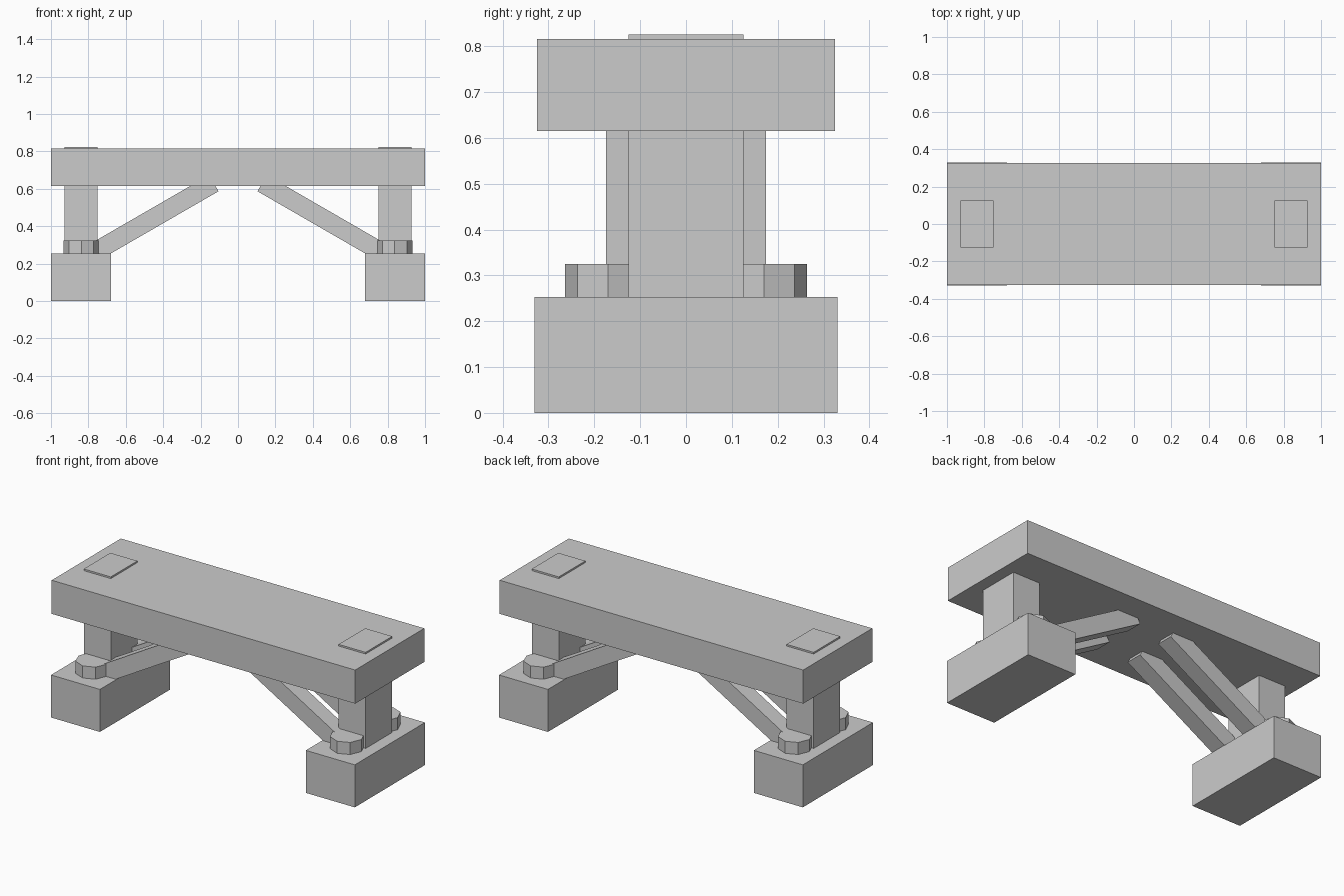
import bpy
from math import radians, cos, sin

cube = bpy.data.objects.get("Cube")
if cube:
    bpy.data.objects.remove(cube, do_unlink=True)

grey = bpy.data.materials.new("plain_grey")
grey.use_nodes = True
grey.diffuse_color = (0.6, 0.6, 0.6, 1)
grey.node_tree.nodes["Principled BSDF"].inputs["Base Color"].default_value = (0.6, 0.6, 0.6, 1)


def finish(name):
    obj = bpy.context.object
    obj.name = name
    obj.data.materials.append(grey)
    return obj


def box(name, center, size, tilt=0.0):
    """Box of a given full size, tilted about the y axis."""
    bpy.ops.mesh.primitive_cube_add(size=1, location=center, rotation=(0, tilt, 0))
    bpy.context.object.scale = size
    return finish(name)


def bolt(name, x, y):
    """Eight-sided bolt head with its corners on the axes."""
    bpy.ops.mesh.primitive_cylinder_add(vertices=8, radius=0.094, depth=0.075,
                                        location=(x, y, 0.2875))
    return finish(name)


# Seat plank
box("seat", (0, 0, 0.715), (1.998, 0.65, 0.2))

SLOPE = radians(30)
BRACE_LENGTH, BRACE_WIDTH = 0.72, 0.1

for side, s in (("left", 1), ("right", -1)):
    # Foot block and the post that runs up through the seat
    box(f"{side}_foot", (s * 0.839, 0, 0.1265), (0.322, 0.66, 0.253))
    box(f"{side}_post", (s * 0.839, 0, 0.525), (0.178, 0.25, 0.6))

    for end, t in (("front", -1), ("back", 1)):
        # Bolt heads on the foot, beside the post
        bolt(f"{side}_{end}_bolt", s * 0.838, t * 0.17)

        # Diagonal brace, placed from its lower inner tip under the seat
        along, across = BRACE_LENGTH / 2, BRACE_WIDTH / 2
        x = 0.104 + along * cos(SLOPE) + across * sin(SLOPE)
        z = 0.587 - along * sin(SLOPE) + across * cos(SLOPE)
        box(f"{side}_{end}_brace", (s * x, t * 0.125, z),
            (BRACE_LENGTH, BRACE_WIDTH, BRACE_WIDTH), s * SLOPE)
